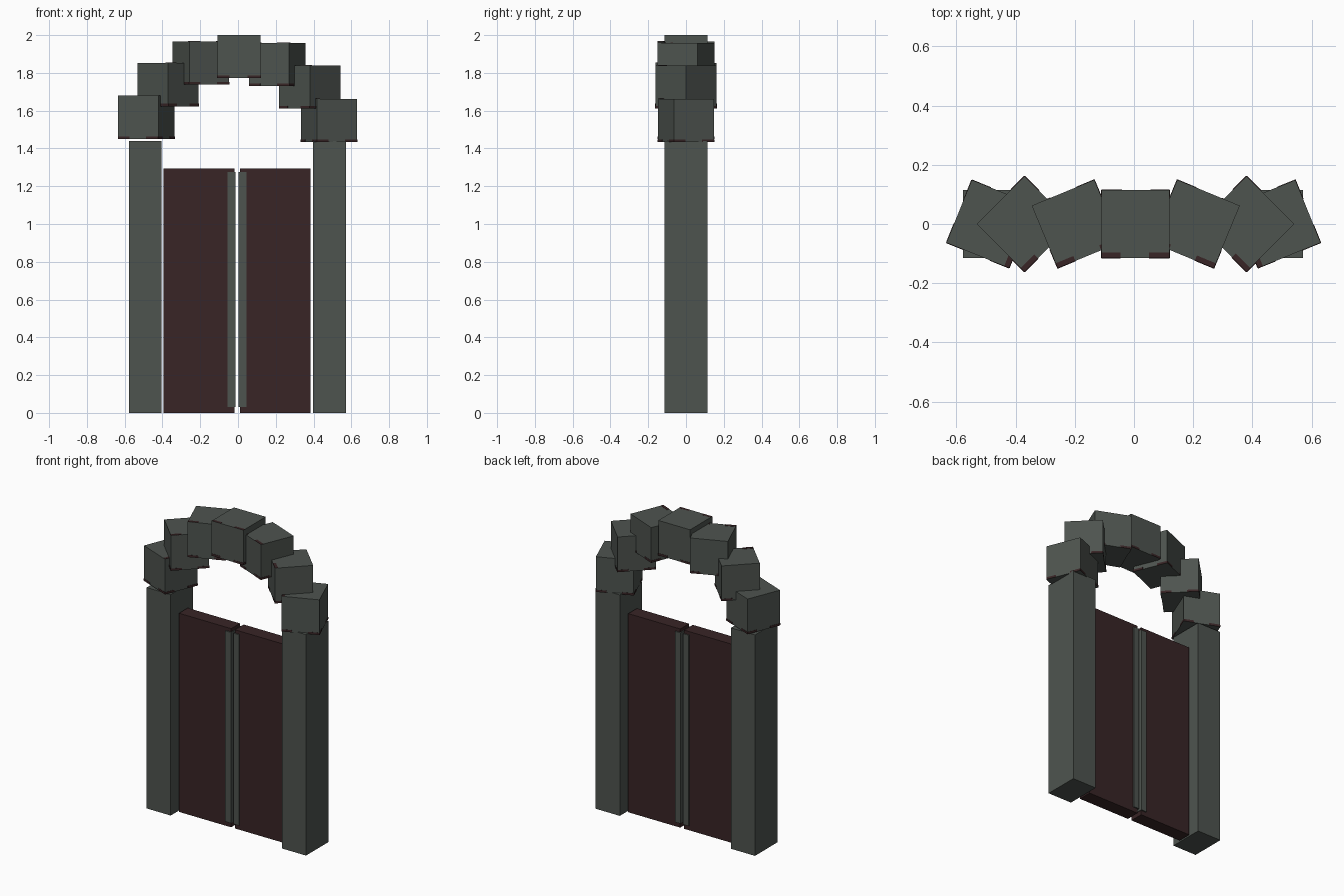
import bpy, math
from mathutils import Matrix, Vector

if "Cube" in bpy.data.objects:
    bpy.data.objects.remove(bpy.data.objects["Cube"])


def material(name, rgb):
    m = bpy.data.materials.new(name)
    m.diffuse_color = (*rgb, 1)
    m.use_nodes = True
    m.node_tree.nodes["Principled BSDF"].inputs["Base Color"].default_value = m.diffuse_color
    return m


STONE = material("grey stone", (0.076, 0.088, 0.078))
WOOD = material("dark red wood", (0.040, 0.018, 0.019))


def box(name, x, y, z, mat, matrix=None):
    """Box from (min, max) ranges, optionally moved by a matrix."""
    v = [(a, b, c) for a in x for b in y for c in z]
    f = [(0, 1, 3, 2), (4, 6, 7, 5), (0, 4, 5, 1),
         (2, 3, 7, 6), (0, 2, 6, 4), (1, 5, 7, 3)]
    me = bpy.data.meshes.new(name)
    me.from_pydata(v, [], f)
    if matrix is not None:
        me.transform(matrix)
    me.materials.append(mat)
    ob = bpy.data.objects.new(name, me)
    bpy.context.collection.objects.link(ob)
    return ob


# Pillars
for side, x in (("left", (-0.578, -0.405)), ("right", (0.397, 0.571))):
    box("pillar_" + side, x, (-0.115, 0.115), (0, 1.44), STONE)

# Door leaves and their grey edge strips
for side, x, s in (("left", (-0.394, -0.018), (-0.056, -0.014)),
                   ("right", (0.010, 0.385), (0.003, 0.044))):
    box("door_" + side, x, (-0.045, 0.045), (0, 1.295), WOOD)
    box("door_strip_" + side, s, (-0.052, 0.052), (0.03, 1.274), STONE)

# Arch stones: centre x, bottom z, turn about the vertical
H = 0.1145
SIZE = 2 * H
stones = [(-0.485, 1.450, 68), (-0.370, 1.623, 45), (-0.196, 1.738, 22.5),
          (0.005, 1.773, 0),
          (0.208, 1.730, -22.5), (0.380, 1.611, -45), (0.482, 1.434, -68)]
T = 0.0015  # thickness of the stain plates
for i, (cx, z0, turn) in enumerate(stones):
    place = Matrix.Translation(Vector((cx, 0, z0))) @ Matrix.Rotation(math.radians(turn), 4, 'Z')
    top = 2.0 - z0 if turn == 0 else SIZE
    box(f"arch_stone_{i}", (-H, H), (-H, H), (0, top), STONE, place)
    # Red stains at both ends of the lower edge of each side, and on the top's front edge
    for j, u in enumerate(((-H, -0.05), (0.045, H))):
        for k in range(4):
            m = place @ Matrix.Rotation(k * math.pi / 2, 4, 'Z')
            box(f"stain_side_{i}_{k}_{j}", u, (-H - T, -H), (0, 0.014), WOOD, m)
        box(f"stain_top_{i}_{j}", u, (-H, -H + 0.018), (top - T, top + (0 if turn == 0 else T) + 0.0003), WOOD, place)
